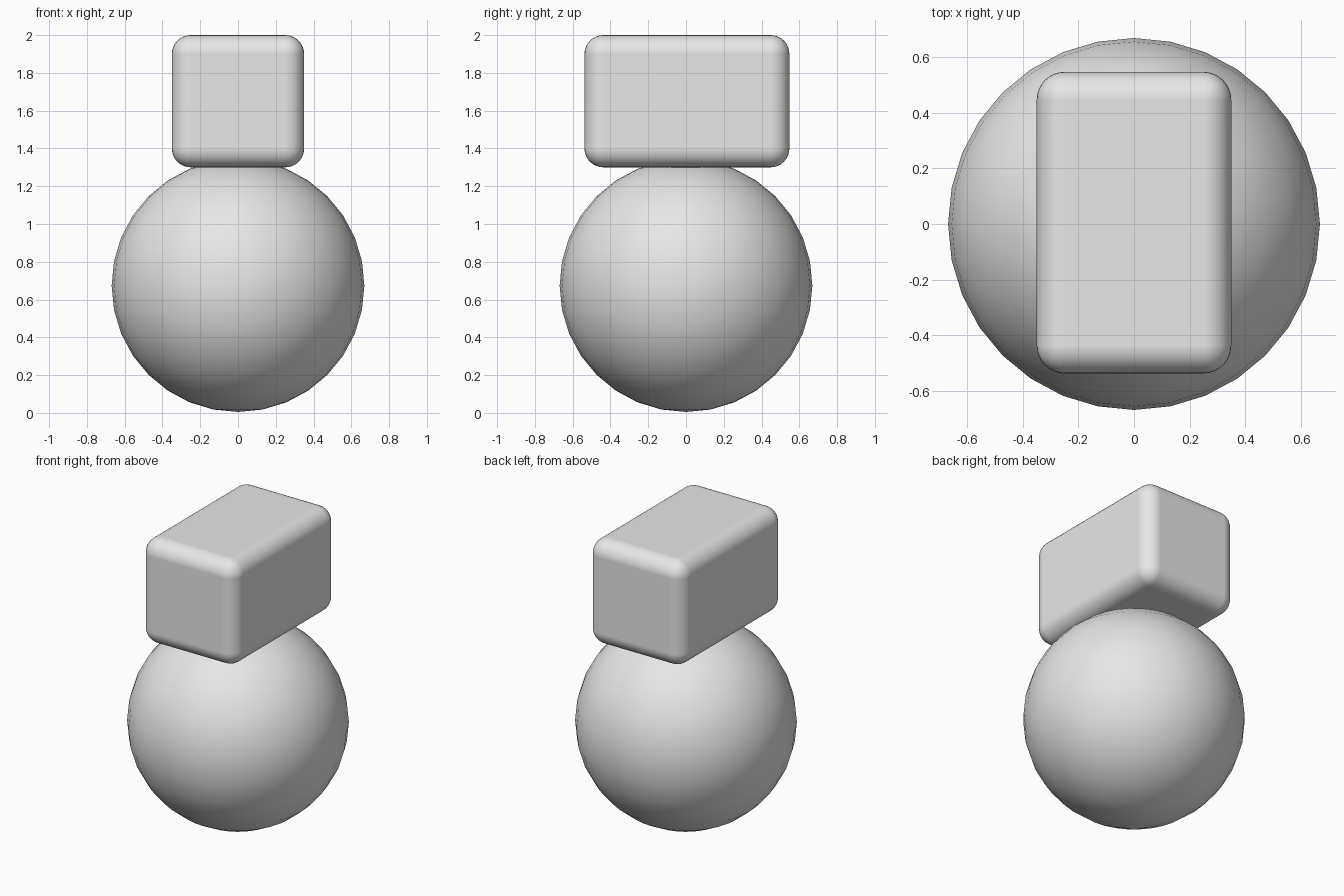
import bpy

cube = bpy.data.objects.get("Cube")
if cube:
    bpy.data.objects.remove(cube, do_unlink=True)

# Single plain grey
grey = bpy.data.materials.new("light_grey")
grey.use_nodes = True
colour = (0.8, 0.8, 0.8, 1)
grey.diffuse_color = colour
grey.node_tree.nodes["Principled BSDF"].inputs["Base Color"].default_value = colour


def finish(name):
    obj = bpy.context.object
    obj.name = name
    obj.data.materials.append(grey)
    bpy.ops.object.shade_smooth()
    return obj


# Round body
bpy.ops.mesh.primitive_uv_sphere_add(segments=32, ring_count=16, radius=0.669,
                                     location=(0, 0, 0.674))
finish("body_sphere")

# Rounded block resting on the body
bpy.ops.mesh.primitive_cube_add(size=1, location=(0, 0.005, 1.65))
block = bpy.context.object
block.scale = (0.7, 1.085, 0.7)
bpy.ops.object.transform_apply(location=False, rotation=False, scale=True)
block = finish("head_block")
bevel = block.modifiers.new("rounded_edges", "BEVEL")
bevel.width = 0.1
bevel.segments = 8
bevel.limit_method = "NONE"
bevel.harden_normals = True
